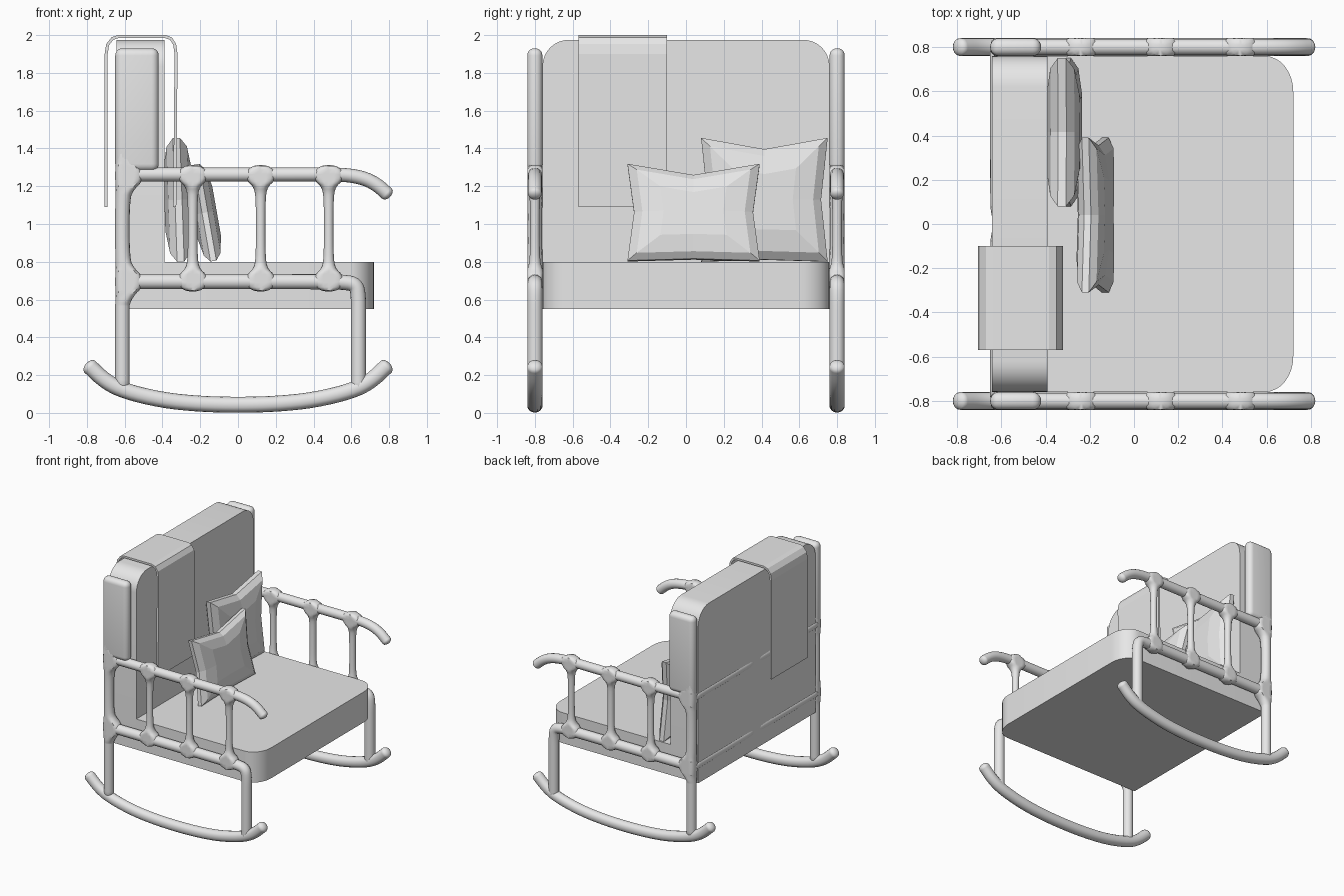
import bpy, bmesh, math
from mathutils import Vector, Matrix

cube = bpy.data.objects.get("Cube")
if cube:
    bpy.data.objects.remove(cube, do_unlink=True)

grey = bpy.data.materials.new("light_grey")
grey.use_nodes = True
grey.diffuse_color = (0.8, 0.8, 0.8, 1)
grey.node_tree.nodes["Principled BSDF"].inputs["Base Color"].default_value = (0.8, 0.8, 0.8, 1)

SIDE = 0.80   # y of the side frames
HALF = 0.04   # half thickness of the side frames


def finish(name, bm, smooth=35, mirror=False):
    """Turn a bmesh into an object with material, shading and mirroring."""
    bmesh.ops.recalc_face_normals(bm, faces=bm.faces)
    mesh = bpy.data.meshes.new(name)
    bm.to_mesh(mesh)
    bm.free()
    mesh.materials.append(grey)
    obj = bpy.data.objects.new(name, mesh)
    bpy.context.collection.objects.link(obj)
    if smooth:
        bpy.ops.object.select_all(action='DESELECT')
        obj.select_set(True)
        bpy.context.view_layer.objects.active = obj
        bpy.ops.object.shade_smooth_by_angle(angle=math.radians(smooth))
    if mirror:
        mod = obj.modifiers.new("mirror", 'MIRROR')
        mod.use_axis = (False, True, False)
    return obj


def soften(points, rounds=2):
    """Corner cutting on (position, radius) pairs, keeping the ends."""
    for _ in range(rounds):
        out = [points[0]]
        for (p, r), (q, s) in zip(points, points[1:]):
            out += [(p.lerp(q, t), r + (s - r) * t) for t in (0.25, 0.75)]
        points = out + [points[-1]]
    return points


def tube(name, points, side_axis=(0, 1, 0), straight=False, mirror=True, sides=16):
    """Sweep a round section along a path, with rounded ends."""
    pts = soften(points)
    b = Vector(side_axis)
    last = len(pts) - 1
    overall = (pts[-1][0] - pts[0][0]).normalized()
    rings = []
    for i, (p, r) in enumerate(pts):
        t = overall if straight else (pts[min(i + 1, last)][0] - pts[max(i - 1, 0)][0]).normalized()
        rings.append((p, t, r))
    p0, t0, r0 = rings[0]
    p1, t1, r1 = rings[-1]
    angles = [math.radians(a) for a in (30, 60, 80)]
    start = [(p0 - t0 * r0 * 0.6 * math.sin(a), t0, r0 * math.cos(a)) for a in reversed(angles)]
    end = [(p1 + t1 * r1 * 0.6 * math.sin(a), t1, r1 * math.cos(a)) for a in angles]
    bm = bmesh.new()
    loops = []
    for p, t, r in start + rings + end:
        n = t.cross(b).normalized()
        loop = []
        for k in range(sides):
            a = math.tau * k / sides
            flat = max(-HALF, min(HALF, r * math.sin(a)))
            loop.append(bm.verts.new(p + n * r * math.cos(a) + b * flat))
        loops.append(loop)
    for u, v in zip(loops, loops[1:]):
        for k in range(sides):
            j = (k + 1) % sides
            bm.faces.new((u[k], u[j], v[j], v[k]))
    bm.faces.new(loops[0])
    bm.faces.new(loops[-1])
    return finish(name, bm, 50, mirror)


def side_path(coords):
    """(x, z, radius) triples placed in the side frame plane."""
    return [(Vector((x, SIDE, z)), r) for x, z, r in coords]


def prism(name, outline, direction):
    """Extrude a flat outline."""
    bm = bmesh.new()
    face = bm.faces.new([bm.verts.new(p) for p in outline])
    ext = bmesh.ops.extrude_face_region(bm, geom=[face])
    verts = [g for g in ext["geom"] if isinstance(g, bmesh.types.BMVert)]
    bmesh.ops.translate(bm, verts=verts, vec=direction)
    return finish(name, bm)


def corner(cu, cv, ru, rv, start, steps=8):
    """Quarter ellipse points."""
    arc = [math.radians(start + 90 * i / steps) for i in range(steps + 1)]
    return [(cu + ru * math.cos(a), cv + rv * math.sin(a)) for a in arc]


# Seat cushion with rounded front corners
plan = [(-0.39, -0.76)] + corner(0.59, -0.60, 0.13, 0.16, -90)
plan += corner(0.59, 0.60, 0.13, 0.16, 0) + [(-0.39, 0.76)]
prism("seat_cushion", [(x, y, 0.55) for x, y in plan], (0, 0, 0.25))

# Backrest with rounded top corners
elev = [(-0.76, 0.55), (0.76, 0.55)] + corner(0.62, 1.835, 0.14, 0.14, 0)
elev += corner(-0.62, 1.835, 0.14, 0.14, 90)
prism("backrest", [(-0.643, y, z) for y, z in elev], (0.253, 0, 0))

# Rockers
half = [(0.785, 0.245), (0.70, 0.165), (0.60, 0.115), (0.40, 0.067), (0.20, 0.047)]
arc = [(-x, z, 0.042) for x, z in half] + [(0, 0.042, 0.042)]
arc += [(x, z, 0.042) for x, z in reversed(half)]
tube("rocker", side_path(arc))

# Lower rail that bends down into the front leg
tube("rail_and_front_leg", side_path([(x, z, 0.04) for x, z in (
    (-0.60, 0.695), (0.40, 0.695), (0.56, 0.693), (0.625, 0.68),
    (0.638, 0.62), (0.638, 0.50), (0.638, 0.14))]))

# Armrests with drooping front ends
tube("armrest", side_path([(x, z, 0.037) for x, z in (
    (-0.59, 1.262), (0.30, 1.262), (0.50, 1.263), (0.60, 1.257),
    (0.68, 1.238), (0.74, 1.205), (0.79, 1.16))]))

# Back posts, swelling where the rails join
post = [(-0.612, 0.15, 0.038), (-0.612, 0.56, 0.038)]
for z in (0.695, 1.255):
    post += [(-0.612, z - 0.12, 0.038), (-0.598, z - 0.07, 0.05), (-0.578, z - 0.03, 0.072),
             (-0.578, z + 0.03, 0.072), (-0.598, z + 0.07, 0.05), (-0.612, z + 0.12, 0.038)]
post += [(-0.612, 1.6, 0.038)]
tube("back_post", side_path(post), straight=True)

# Spindles flaring into both rails
for i, x in enumerate((-0.24, 0.12, 0.48)):
    tube(f"spindle_{i + 1}", side_path([(x, z, r) for z, r in (
        (0.69, 0.08), (0.73, 0.075), (0.765, 0.036), (0.83, 0.025),
        (1.13, 0.025), (1.195, 0.036), (1.23, 0.075), (1.265, 0.08))]), straight=True)

# Wide rounded upper posts
bm = bmesh.new()
bmesh.ops.create_cube(bm, size=1, matrix=Matrix.Translation((-0.535, SIDE, 1.605))
                      @ Matrix.Diagonal((0.23, 0.08, 0.65, 1)))
bmesh.ops.bevel(bm, geom=bm.edges[:], offset=0.038, segments=5, profile=0.5, affect='EDGES')
finish("upper_post", bm, 50, True)

# Crossbars behind the backrest, dipping slightly in the middle
for label, z in (("lower", 0.695), ("upper", 1.262)):
    bar = [(-0.78, 0), (-0.12, 0), (-0.04, 0.005), (0, 0.03), (0.04, 0.005), (0.12, 0), (0.78, 0)]
    tube(f"{label}_crossbar", [(Vector((-0.614 + d, y, z)), 0.037) for y, d in bar],
         side_axis=(0, 0, 1), mirror=False)

# Throw blanket draped over the backrest
drape = [(-0.698, 1.09), (-0.698, 1.90), (-0.690, 1.95), (-0.665, 1.982), (-0.635, 1.992),
         (-0.385, 1.992), (-0.355, 1.982), (-0.335, 1.95), (-0.328, 1.90), (-0.335, 1.09)]
bm = bmesh.new()
rows = [[bm.verts.new((x, y, z)) for x, z in drape] for y in (-0.57, -0.10)]
for k in range(len(drape) - 1):
    bm.faces.new((rows[0][k], rows[0][k + 1], rows[1][k + 1], rows[1][k]))
throw = finish("throw_blanket", bm, 0)
thick = throw.modifiers.new("thickness", 'SOLIDIFY')
thick.thickness = 0.016
thick.offset = 0


def pillow(name, centre, width, height, depth, tilt, turn):
    """Faceted pillow with pinched edges and pointed corners."""
    w, h = width / 2, height / 2
    rim = [(-w, -h), (0, -h + 0.01), (w, -h), (w - 0.035, 0),
           (w, h), (0, h - 0.06), (-w, h), (-w + 0.035, 0)]
    front = [(0.5, 1.0), (0.86, 0.72), (1.0, 0.25)]
    layers = front + [(s, -d) for s, d in reversed(front)]
    bm = bmesh.new()
    loops = [[bm.verts.new((d * depth / 2, y * s, z * s)) for y, z in rim] for s, d in layers]
    for u, v in zip(loops, loops[1:]):
        for k in range(8):
            j = (k + 1) % 8
            bm.faces.new((u[k], u[j], v[j], v[k]))
    bm.faces.new(loops[0])
    bm.faces.new(loops[-1])
    rot = Matrix.Rotation(math.radians(turn), 4, 'Z') @ Matrix.Rotation(math.radians(tilt), 4, 'Y')
    bm.transform(Matrix.Translation(centre) @ rot)
    finish(name, bm, 0)


# Two scatter pillows
pillow("rear_pillow", (-0.315, 0.415, 1.128), 0.67, 0.655, 0.15, -2, 0)
pillow("front_pillow", (-0.175, 0.04, 1.06), 0.70, 0.52, 0.125, -10, 0)
